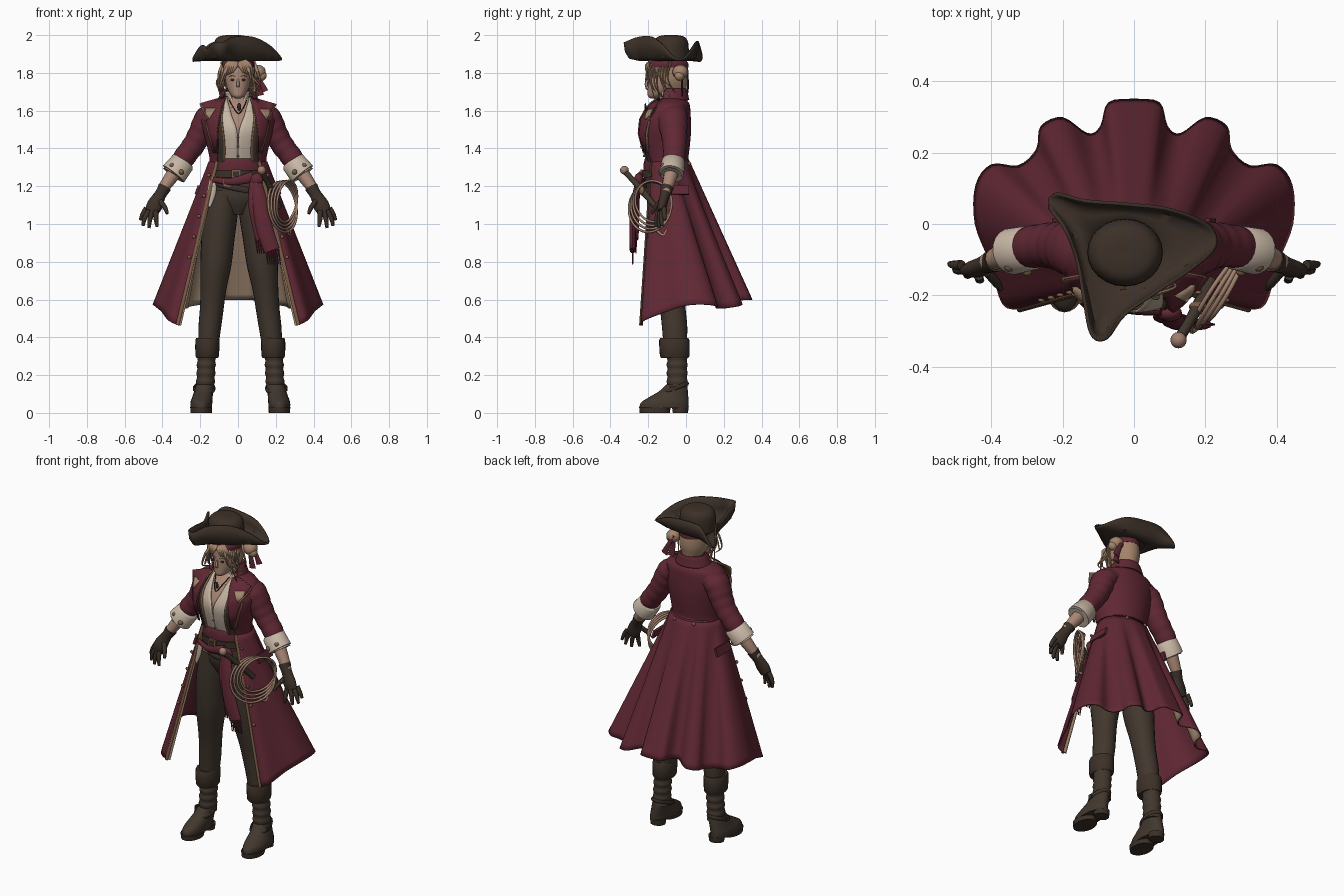
import bpy, bmesh, math, random
from mathutils import Vector
random.seed(4)

def mat(name, r, g, b):
    m = bpy.data.materials.new(name)
    m.diffuse_color = (r, g, b, 1)
    return m

CRIMSON = mat("crimson cloth", .118, .021, .034)
LEATHER = mat("dark leather", .045, .030, .021)
BROWN = mat("brown leather", .053, .038, .027)
SKIN = mat("skin", .40, .245, .18)
HAIR = mat("blonde hair", .37, .23, .147)
CREAM = mat("cream linen", .57, .47, .375)
LINING = mat("tan lining", .37, .25, .165)
GOLD = mat("bronze trim", .20, .11, .06)
ROPE = mat("rope", .35, .21, .15)
DARK = mat("eye dark", .03, .018, .014)

def spline(p, k=4, closed=False):
    n, out = len(p), []
    get = lambda i: p[i % n] if closed else p[max(0, min(n - 1, i))]
    for i in range(n if closed else n - 1):
        q = [get(i + o) for o in (-1, 0, 1, 2)]
        for t in [s / k for s in range(k)]:
            out.append(tuple(.5 * (2*b + (c-a)*t + (2*a-5*b+4*c-d)*t*t + (3*b-a-3*c+d)*t**3)
                             for a, b, c, d in zip(*q)))
    return out if closed else out + [tuple(p[-1])]

def finish(ob, mats):
    for m in mats:
        ob.data.materials.append(m)
    ob.data.shade_smooth()
    ob.data.set_sharp_from_angle(angle=.9)
    return ob

def grid(name, rows, mats, wrap=False, thick=0):
    """Skin rows of points; wrapped rows are capped, open ones thickened."""
    m, n = len(rows), len(rows[0])
    faces = [(i*n+j, (i+1)*n+j, (i+1)*n+(j+1) % n, i*n+(j+1) % n)
             for i in range(m-1) for j in range(n if wrap else n-1)]
    if wrap and not thick:
        faces += [tuple(range(n)), tuple(range((m-1)*n, m*n))]
    me = bpy.data.meshes.new(name)
    me.from_pydata([tuple(p) for r in rows for p in r], [], faces)
    if not thick:
        bm = bmesh.new(); bm.from_mesh(me)
        bmesh.ops.recalc_face_normals(bm, faces=bm.faces)
        bm.to_mesh(me); bm.free()
    ob = bpy.data.objects.new(name, me)
    bpy.context.collection.objects.link(ob)
    finish(ob, mats)
    if thick:
        s = ob.modifiers.new("thickness", 'SOLIDIFY')
        s.thickness, s.material_offset = thick, min(1, len(mats) - 1)
    return ob

def loft(name, secs, m, n=24, k=4):
    """Stack of horizontal ellipses (x, y, z, rx, ry)."""
    A = [2*math.pi*j/n for j in range(n)]
    secs = spline(secs, k) if k > 1 else secs
    return grid(name, [[(x+rx*math.cos(a), y+ry*math.sin(a), z) for a in A]
                       for x, y, z, rx, ry in secs], [m], True)

def sweep(name, pts, m, n=12, k=4, ref=(0, 1, 0), wob=0):
    """Elliptical tube through (x, y, z, a, b)."""
    P = spline(pts, k) if k > 1 else pts
    V, rows = [Vector(p[:3]) for p in P], []
    for i, p in enumerate(P):
        t = (V[min(i+1, len(V)-1)] - V[max(i-1, 0)]).normalized()
        u = t.cross(Vector(ref)).normalized()
        v = u.cross(t)
        w = 1 + wob*(-1)**(i//2)
        rows.append([V[i] + u*(p[3]*w*math.cos(q)) + v*(p[4]*w*math.sin(q))
                     for q in (2*math.pi*j/n for j in range(n))])
    return grid(name, rows, [m], True)

def shell(name, rows, mats, thick=.01, n=48):
    """Wrap-around garment (z, rx, yc, ry, half opening angle), open at the front."""
    out = []
    for z, rx, yc, ry, a in spline(rows, 4):
        T = [a + (2*math.pi - 2*a)*j/n for j in range(n+1)]
        out.append([(rx*math.sin(t), yc-ry*math.cos(t), z) for t in T])
    return grid(name, out, mats, thick=thick)

def ball(name, loc, r, m, scale=(1, 1, 1)):
    bpy.ops.mesh.primitive_uv_sphere_add(segments=16, ring_count=10, radius=r, location=loc)
    ob = bpy.context.object
    ob.name, ob.scale = name, scale
    return finish(ob, [m])

def box(name, loc, size, m):
    bpy.ops.mesh.primitive_cube_add(size=1, location=loc)
    ob = bpy.context.object
    ob.name, ob.scale = name, size
    ob.data.materials.append(m)
    return ob

# Tricorn hat
edge = spline([(-.24,.06,1.87), (-.19,-.01,1.945), (-.155,-.10,1.93), (-.135,-.21,1.95), (-.115,-.305,1.963),
    (-.08,-.315,1.965), (-.03,-.25,1.99), (.07,-.18,1.992), (.16,-.12,1.95), (.225,-.06,1.885),
    (.21,-.01,1.885), (.10,.035,1.945), (-.02,.05,1.965), (-.14,.06,1.96), (-.22,.08,1.885)], 5, True)
rings = [[] for _ in range(5)]
for x, y, z in edge:
    t = math.atan2(y+.08, x+.025)
    ix, iy = -.025+.095*math.cos(t), -.08+.085*math.sin(t)
    for r, f, g in zip(rings, (0, .5, .84, .96, 1), (0, 0, .12, .48, 1)):
        r.append((ix+(x-ix)*f, iy+(y-iy)*f, 1.872+(z-1.872)*g))
grid("hat_brim", rings, [LEATHER], True, .01)
loft("hat_crown", [(-.025,-.08,1.865,.106,.095), (-.025,-.08,1.92,.106,.095), (-.025,-.08,1.965,.10,.09),
    (-.025,-.08,1.99,.08,.072), (-.025,-.08,1.999,.045,.04), (-.025,-.08,2.0,.01,.01)], LEATHER)

# Head and face
loft("head", [(0,-.172,1.664,.012,.014), (0,-.158,1.678,.034,.044), (0,-.135,1.71,.054,.068),
    (0,-.12,1.745,.065,.083), (0,-.11,1.79,.07,.093), (0,-.105,1.83,.07,.093), (0,-.1,1.87,.055,.07)], SKIN)
loft("neck", [(0,-.08,1.72,.037,.04), (0,-.085,1.65,.038,.042), (0,-.09,1.60,.06,.055)], SKIN)
sweep("nose", [(0,-.203,1.768,.005,.004), (0,-.211,1.74,.008,.008), (0,-.206,1.727,.009,.005)], SKIN)
ball("lips", (0,-.195,1.70), .014, GOLD, (1.1, .5, .35))
for s in (-1, 1):
    ball("eye", (s*.028,-.194,1.763), .012, DARK, (1, .5, .5))
    sweep("eyebrow", [(s*.012,-.203,1.78,.003,.003), (s*.03,-.2,1.786,.003,.003), (s*.046,-.188,1.78,.002,.002)],
          HAIR, 6, ref=(0, 0, 1))
    ball("ear", (s*.07,-.09,1.755), .02, SKIN, (.4, .7, 1))

# Hair, fringe, strands, bun and headscarf
shell("hair", [(1.87,.06,-.1,.085,.5), (1.84,.08,-.1,.108,.7), (1.78,.083,-.095,.108,1.15),
    (1.735,.072,-.085,.09,1.5), (1.69,.045,-.06,.055,1.8)], [HAIR], .012)
for s in (-1, 1):
    for i in range(9):
        j = lambda d: random.uniform(-d, d)
        x, y = s*(.035+.006*i), -.20+.014*i
        sweep("hair_strand", [(x,y+.01,1.86,.009,.006), (s*(.07+.003*i)+j(.012),y-.008,1.80+j(.01),.008,.006),
            (s*.092+j(.024),y+j(.015),1.735+j(.02),.005,.004), (s*.08+j(.03),y+.02+j(.02),1.675+j(.04),.002,.002)], HAIR, 6)
    for i in range(6):
        sweep("hair_fringe", [(s*.01+s*.003*i,-.18,1.866,.012,.005), (s*(.012+.01*i),-.212+.003*i,1.84,.011,.006),
            (s*(.03+.01*i),-.208+.007*i,1.80-.004*i,.003,.003)], HAIR, 6)
ball("hair_bun", (.105,-.03,1.805), .042, HAIR, (1, 1, .9))
ball("hair_bun_curl", (.125,-.035,1.785), .027, HAIR)
loft("headscarf", [(0,-.097,1.865,.08,.098), (0,-.097,1.85,.087,.109), (0,-.097,1.828,.086,.109)], CRIMSON)
for dx, y, z in ((0, -.02, 1.68), (.025, .01, 1.70)):
    sweep("headscarf_tail", [(.085,0,1.82,.008,.006), (.10+dx*.5,y,1.76,.014,.005), (.115+dx,y,z,.022,.004)], CRIMSON, 8)

# Coat bodice, vest, shirt and chest
COAT = [(1.675,.075,-.075,.065,1.0), (1.655,.13,-.08,.085,.75), (1.63,.178,-.085,.105,.62), (1.57,.20,-.105,.13,.58),
        (1.50,.188,-.118,.145,.62), (1.42,.166,-.116,.137,.7), (1.34,.15,-.108,.12,.85), (1.30,.155,-.10,.118,.9)]
shell("coat_bodice", COAT, [CRIMSON, LINING], .008)
inner = lambda d, angles: [(z, rx-d, yc, ry-d, a) for (z, rx, yc, ry, _), a in zip(COAT, angles)]
shell("vest_edge", inner(.0065, (.88, .6, .45, .45, .45, .46, .52, .55)), [GOLD], .012)
shell("vest_front", inner(.005, (.95, .66, .49, .485, .485, .50, .57, .60)), [LEATHER], .004)
shell("shirt", inner(.014, (.9, .5, .30, .17, .04, .01, .01, .01)), [CREAM], .005)
loft("chest", [(0,yc,z,rx-.022,ry-.022) for z, rx, yc, ry, _ in COAT], SKIN)
shell("shirt_collar", [(1.70,.072,-.08,.066,.75), (1.66,.062,-.08,.066,.55), (1.62,.075,-.09,.10,.5)], [CREAM], .006)
shell("coat_collar", [(1.655,.10,-.075,.085,1.0), (1.685,.088,-.072,.075,.95), (1.71,.075,-.07,.068,.95),
    (1.70,.068,-.072,.06,.95)], [CRIMSON], .008)

def coat_point(x, z, off):
    z = min(max(z, 1.301), 1.674)
    for p, q in zip(COAT, COAT[1:]):
        if q[0] <= z <= p[0]:
            f = (p[0]-z) / (p[0]-q[0])
            rx, yc, ry = (p[i]+(q[i]-p[i])*f for i in (1, 2, 3))
    return yc - ry*math.sqrt(1 - min(.85, abs(x)/rx)**2) - off

def strip(name, rows, m, s, off):
    out = [[(s*(a+(b-a)*i/5), coat_point(a+(b-a)*i/5, z, off), z) for i in range(6)] for z, a, b in rows]
    return grid(name, out, [m], thick=.006)

LAPEL = [(1.665,.07,.10), (1.638,.08,.195), (1.60,.09,.18), (1.555,.10,.15), (1.55,.10,.165), (1.48,.11,.15), (1.38,.108,.12)]
for s in (-1, 1):
    strip("lapel", LAPEL, CRIMSON, s, .019)
    strip("lapel_trim", [(z-.003, a-.004, b+.008) for z, a, b in LAPEL], GOLD, s, .013)
    strip("lapel_corner", [(1.61,.115,.172), (1.58,.135,.168), (1.555,.148,.152)], LINING, s, .023)
for z in (1.36, 1.41, 1.46):
    ball("shirt_button", (0, coat_point(0, z, -.012), z), .006, GOLD)
sweep("necklace", [(-.045,-.15,1.655,.003,.003), (-.02,-.20,1.61,.003,.003), (.005,-.222,1.585,.003,.003),
    (.03,-.20,1.62,.003,.003), (.045,-.15,1.655,.003,.003)], DARK, 6, ref=(0, 0, 1))
ball("pendant", (.006,-.215,1.62), .013, DARK, (.8, .4, 1.6))

# Flared coat skirt with pleats; only the back is lined in tan
half = [(.32,-.24,.465), (.37,-.225,.49), (.405,-.11,.535), (.447,0,.57), (.445,.11,.575), (.40,.168,.565), (.325,.165,.555),
        (.275,.21,.555), (.262,.275,.565), (.20,.30,.575), (.13,.255,.59), (.095,.275,.595), (.072,.342,.6), (0,.352,.6)]
hem = spline(half, 4)
hem += [(-x, y, z) for x, y, z in hem[-2::-1]]
N, rows = len(hem) - 1, []
for i in range(25):
    t, row = i/24, []
    for j, (x, y, z) in enumerate(hem):
        a = .8 + (2*math.pi-1.6)*j/N
        row.append((.156*math.sin(a)*(1-t)+x*t, (-.099-.12*math.cos(a))*(1-t)+y*t, 1.33+(z-1.33)*t))
    rows.append(row)
skirt = grid("coat_skirt", rows, [CRIMSON, CRIMSON, LINING], thick=.007)
for f in skirt.data.polygons:
    x, y, _ = hem[f.index % N]
    f.material_index = 1 if y > .1 and abs(x) < .38 else 0
for s, col in ((1, 0), (-1, -1)):
    line = [r[col] for r in rows]
    sweep("coat_edge_trim", [(x, y-.002, z, .009, .006) for x, y, z in line], GOLD, 8, 1)
    sweep("coat_edge_facing", [(x-s*.008, y+.008, z, .004+.0003*i, .004) for i, (x, y, z) in enumerate(line)], LINING, 8, 1)
    for i in range(2, 16, 3):
        x, y, z = line[i]
        ball("coat_button", (x+s*.026, y+.002, z), .010, GOLD, (1, .6, 1))
    box("pocket_flap", (s*.215,-.05,1.18), (.014,.13,.05), CRIMSON).rotation_euler = (0, -s*.33, 0)
shell("back_half_belt", [(1.338,.153,-.107,.124,2.2), (1.30,.164,-.098,.128,2.2)], [CRIMSON], .01)
for s in (-1, 1):
    ball("back_button", (s*.065,.018,1.32), .010, GOLD)

# Waist sash, belts and buckle
loft("waist_sash", [(0,-.102,1.35,.135,.114), (0,-.102,1.32,.144,.122), (0,-.102,1.27,.148,.122), (0,-.1,1.22,.146,.118)], CRIMSON)
loft("belt", [(0,-.105,1.285,.15,.128), (0,-.105,1.245,.152,.128)], LEATHER, k=1)
box("belt_buckle", (-.01,-.235,1.265), (.05,.012,.045), GOLD)
box("belt_buckle_centre", (-.01,-.24,1.265), (.032,.01,.028), LEATHER)
sweep("hip_belt", [(.156*math.cos(q), -.105+.125*math.sin(q), 1.205-.035*math.cos(q+.5), .006, .016)
    for q in (2*math.pi*i/32 for i in range(33))], LEATHER, 8, 1, (0, 0, 1))
box("hip_buckle", (-.06,-.228,1.215), (.04,.012,.04), GOLD)
sweep("shirt_tail", [(-.13,-.185,1.23,.02,.01), (-.14,-.19,1.16,.022,.008), (-.15,-.19,1.09,.006,.004)], CREAM)

# Hanging sash ends with fringe
sweep("sash_drape", [(-.13,-.2,1.235,.015,.01), (-.03,-.238,1.225,.02,.012), (.08,-.243,1.25,.03,.015)], CRIMSON, ref=(0, 1, 0))
ball("sash_knot", (.10,-.25,1.235), .035, CRIMSON, (1, .7, 1))
for pts in ([(.095,-.25,1.24,.025,.015), (.115,-.272,1.12,.04,.018), (.14,-.282,.98,.044,.018), (.18,-.282,.86,.042,.016)],
            [(.085,-.25,1.23,.022,.014), (.085,-.262,1.12,.032,.016), (.105,-.264,1.0,.032,.016), (.125,-.264,.92,.032,.012)]):
    sweep("sash_end", pts, CRIMSON)
    x, y, z = pts[-1][:3]
    for i in range(7):
        fx = x-.033+.011*i
        sweep("sash_fringe", [(fx,y,z+.01,.005,.005), (fx+.012,y,z-.075,.003,.003)], CRIMSON, 6, 1)

# Sword hilt and coiled rope
sweep("sword_grip", [(.128,-.32,1.275,.014,.014), (.175,-.24,1.185,.017,.017), (.215,-.16,1.09,.016,.016)], BROWN, wob=.06)
ball("sword_pommel", (.125,-.326,1.285), .023, ROPE)
ball("sword_guard", (.18,-.232,1.175), .026, GOLD, (1, .6, 1))
for i in range(4):
    bpy.ops.mesh.primitive_torus_add(major_radius=.134-.008*i, minor_radius=.0065, major_segments=40, minor_segments=8,
        location=(.235+.008*i, -.19+.006*i, 1.09+.01*i), rotation=(.06*i, math.pi/2+.09*(i-1.5), -.45+.09*(i-1.5)))
    bpy.context.object.name = "rope_coil"
    finish(bpy.context.object, [ROPE])
sweep("rope_tail", [(.26,-.16,.97,.007,.007), (.27,-.12,.94,.007,.007), (.275,-.10,.97,.007,.007)], ROPE, 8, ref=(1, 0, 0))

# Trousers
loft("hips", [(0,-.1,1.26,.138,.108), (0,-.1,1.18,.155,.112), (0,-.1,1.12,.14,.104), (0,-.1,1.05,.05,.07)], BROWN)

for s in (-1, 1):
    # Leg and boot
    loft("trouser_leg", [(s*x+.012*(1.18-z)/.84, y, z, rx, ry) for x, y, z, rx, ry in
        [(.075,-.1,1.18,.078,.104), (.094,-.1,1.05,.09,.106), (.11,-.1,.92,.088,.1), (.123,-.095,.78,.082,.09),
         (.138,-.082,.65,.068,.075), (.148,-.07,.55,.063,.068), (.160,-.06,.45,.06,.067), (.17,-.058,.34,.052,.06)]], BROWN)
    X = lambda x: s*x + .012
    loft("boot_cuff", [(X(.174),-.062,.395,.056,.068), (X(.174),-.062,.385,.064,.08), (X(.175),-.06,.30,.062,.078),
        (X(.175),-.06,.292,.052,.066)], LEATHER, k=2)
    loft("boot_shaft", [(X(.177+.001*i), -.047, .32-.022*i, .046+.005*(i % 2), .051+.005*(i % 2)) for i in range(10)], BROWN, k=3)
    loft("boot_foot", [(X(.188),-.050,.15,.046,.056), (X(.194),-.066,.115,.05,.076), (X(.2),-.09,.085,.054,.102),
        (X(.206),-.112,.055,.058,.126), (X(.207),-.116,.025,.057,.13)], BROWN)
    loft("boot_sole", [(X(.207),-.165,.03,.058,.083), (X(.207),-.165,0,.056,.08)], LEATHER, k=1)
    loft("boot_heel", [(X(.2),-.03,.035,.046,.045), (X(.2),-.03,0,.044,.04)], LEATHER, k=1)
    sweep("boot_strap", [(X(.19)+.054*math.cos(q), -.062+.072*math.sin(q), .13+.025*math.sin(q), .005, .011)
        for q in (2*math.pi*i/24 for i in range(25))], LEATHER, 8, 1, (0, 0, 1))
    box("boot_buckle", (X(.19)+s*.055,-.07,.13), (.012,.03,.026), LEATHER)
    # Sleeve, turned-back cuff and forearm
    sweep("sleeve", [(s*.125,-.08,1.585,.062,.085), (s*.165,-.072,1.553,.068,.08), (s*.195,-.065,1.49,.064,.072),
        (s*.23,-.06,1.425,.06,.064), (s*.275,-.062,1.365,.058,.06), (s*.32,-.07,1.30,.055,.056)], CRIMSON, 20, 5, wob=.018)
    sweep("sleeve_cuff", [(s*.286,-.066,1.335,.056,.054), (s*.291,-.067,1.328,.065,.063), (s*.341,-.077,1.265,.071,.066),
        (s*.345,-.078,1.26,.064,.058), (s*.336,-.076,1.272,.045,.045)], CREAM, 20, 1)
    for dx, y, z in ((.365, -.05, 1.31), (.35, -.12, 1.31), (.30, -.133, 1.275)):
        ball("cuff_button", (s*dx, y, z), .014, GOLD)
    sweep("forearm", [(s*.32,-.072,1.295,.04,.04), (s*.37,-.09,1.225,.034,.034), (s*.412,-.108,1.165,.026,.026)], SKIN)
    # Glove with fingers and thumb
    sweep("glove_palm", [(s*.388,-.10,1.195,.036,.035), (s*.405,-.108,1.165,.031,.03), (s*.42,-.115,1.14,.034,.025),
        (s*.44,-.125,1.10,.042,.025), (s*.458,-.13,1.065,.036,.02)], LEATHER, 14)
    for a, b, c in (((.484,-.115,1.085), (.505,-.115,1.05), (.517,-.112,1.02)),
                    ((.471,-.125,1.07), (.494,-.13,1.03), (.503,-.128,.99)),
                    ((.454,-.135,1.065), (.467,-.142,1.02), (.471,-.142,.978)),
                    ((.436,-.145,1.07), (.434,-.155,1.025), (.428,-.158,.985)),
                    ((.411,-.135,1.12), (.386,-.165,1.085), (.374,-.182,1.055))):
        sweep("glove_finger", [(s*p[0], p[1], p[2], r, r) for p, r in zip((a, b, c), (.014, .0125, .008))], LEATHER, 8)
